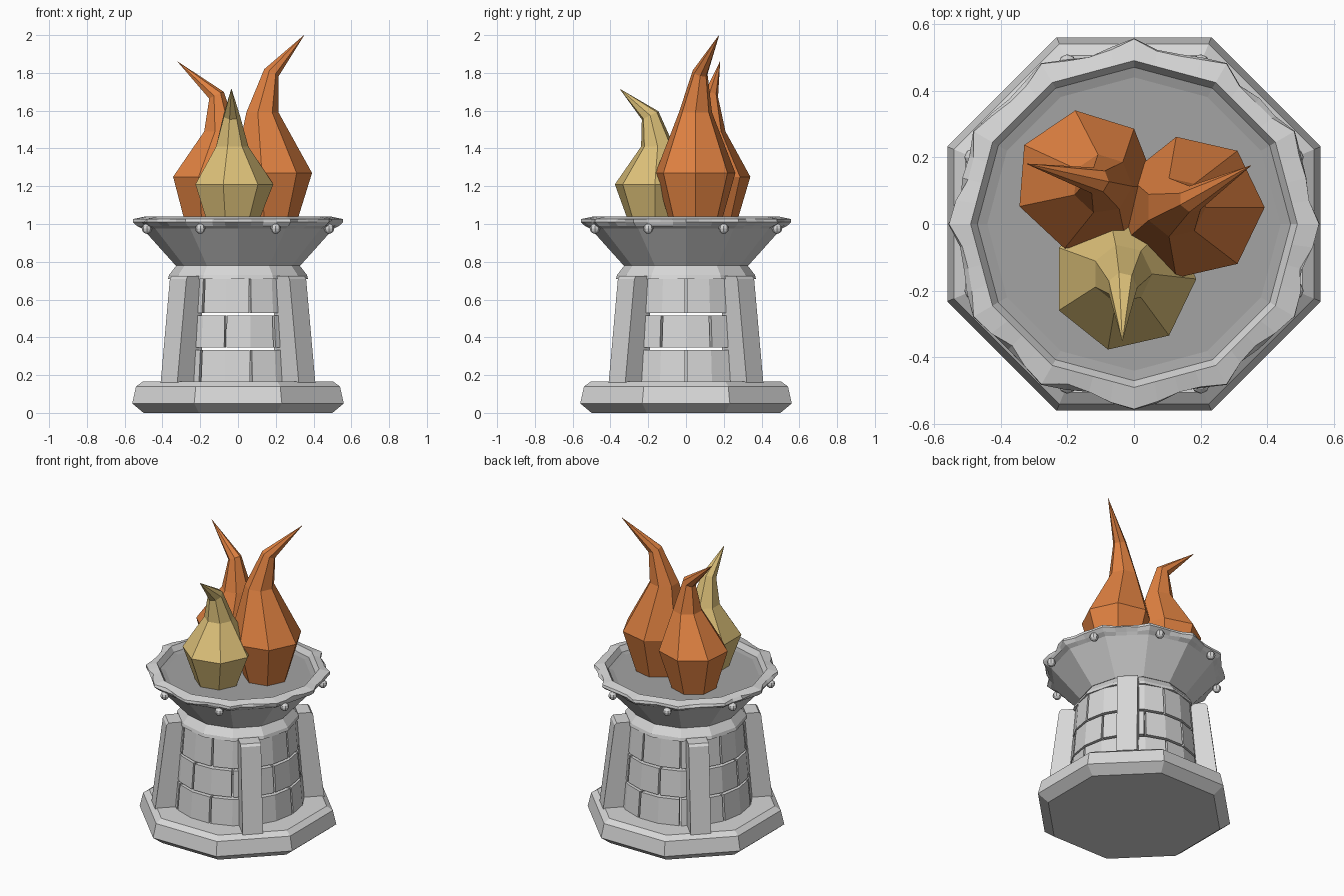
import bpy, bmesh, math, random
from mathutils import Vector, Matrix

if "Cube" in bpy.data.objects:
    bpy.data.objects.remove(bpy.data.objects["Cube"])

random.seed(4)


def material(name, rgb):
    m = bpy.data.materials.new(name)
    m.diffuse_color = (*rgb, 1)
    m.use_nodes = True
    m.node_tree.nodes["Principled BSDF"].inputs["Base Color"].default_value = m.diffuse_color
    return m


STONE = material("light_stone", (0.68, 0.68, 0.68))
ASH = material("ash_grey", (0.37, 0.37, 0.37))
ORANGE = material("flame_orange", (0.74, 0.22, 0.053))
YELLOW = material("flame_yellow", (0.72, 0.53, 0.19))


def finish(bm, name, *mats):
    bmesh.ops.recalc_face_normals(bm, faces=bm.faces)
    me = bpy.data.meshes.new(name)
    bm.to_mesh(me)
    bm.free()
    for m in mats:
        me.materials.append(m)
    ob = bpy.data.objects.new(name, me)
    bpy.context.collection.objects.link(ob)
    return ob


def skin(bm, rings):
    """Bridge equal-length rings of points and cap both ends."""
    vs = [[bm.verts.new(p) for p in r] for r in rings]
    n = len(vs[0])
    for a, b in zip(vs, vs[1:]):
        for i in range(n):
            j = (i + 1) % n
            bm.faces.new((a[i], a[j], b[j], b[i]))
    bm.faces.new(vs[0])
    bm.faces.new(vs[-1])


def ring(r, z, n, phase=0.0, cx=0.0, cy=0.0):
    return [(cx + r * math.cos(phase + math.tau * i / n),
             cy + r * math.sin(phase + math.tau * i / n), z) for i in range(n)]


# Octagonal base slab, flats facing the axes
bm = bmesh.new()
k = 1 / math.cos(math.pi / 8)
skin(bm, [ring(r * k, z, 8, math.pi / 8)
          for r, z in [(0.50, 0), (0.56, 0.05), (0.54, 0.14), (0.505, 0.165)]])
finish(bm, "base", STONE)


# Hollow brick drum: three staggered courses of nine bricks, open joints
def drum_radius(z):
    return 0.402 - 0.045 * (z - 0.165) / 0.545


bm = bmesh.new()
for row, (z0, z1) in enumerate([(0.16, 0.332), (0.347, 0.515), (0.53, 0.71)]):
    for b in range(9):
        start = math.radians(40 * b + 20 * (row % 2))
        gap = math.radians(0.9)
        angles = [start + gap, start + math.radians(20), start + math.radians(40) - gap]
        sections = []
        for a in angles:
            c, s = math.cos(a), math.sin(a)
            pts = [(drum_radius(z0), z0), (drum_radius(z1), z1),
                   (drum_radius(z1) - 0.05, z1), (drum_radius(z0) - 0.05, z0)]
            sections.append([(r * c, r * s, z) for r, z in pts])
        skin(bm, sections)
finish(bm, "brick_drum", STONE)

# Four leaning buttress pillars on the diagonals
for i in range(4):
    bm = bmesh.new()
    w = 0.062
    skin(bm, [[(0.33, -w, z), (r, -w, z), (r, w, z), (0.33, w, z)]
              for r, z in [(0.517, 0.16), (0.448, 0.71), (0.435, 0.725)]])
    bm.transform(Matrix.Rotation(math.radians(45 + 90 * i), 4, 'Z'))
    finish(bm, f"pillar_{i + 1}", STONE)

# Collar between drum and bowl
bm = bmesh.new()
skin(bm, [ring(r, z, 12) for r, z in [(0.37, 0.71), (0.365, 0.73), (0.325, 0.782)]])
finish(bm, "collar", STONE)

# Twelve-sided bowl; only the outer rim edge is chipped
SEG = 48


def facet_ring(r, z, chip):
    pts = []
    for i in range(SEG):
        a = math.tau * i / SEG
        local = (a % (math.pi / 6)) - math.pi / 12
        rr = r * math.cos(math.pi / 12) / math.cos(local)
        if i % 4:
            rr -= random.uniform(0, chip)
        pts.append((rr * math.cos(a), rr * math.sin(a), z))
    return pts


bm = bmesh.new()
skin(bm, [facet_ring(*p) for p in [
    (0.33, 0.78, 0), (0.505, 0.975, 0), (0.535, 0.99, 0.015), (0.557, 1.01, 0.02),
    (0.555, 1.026, 0.022), (0.49, 1.04, 0), (0.47, 1.005, 0),
    (0.44, 0.998, 0)]])
for f in bm.faces:
    c = f.calc_center_median()
    if c.z > 0.99 and c.xy.length < 0.462:
        f.material_index = 1
bmesh.ops.dissolve_limit(bm, angle_limit=0.002, verts=bm.verts, edges=bm.edges,
                         delimit={'MATERIAL'})
finish(bm, "bowl", STONE, ASH)

# Eight round studs under the rim
bm = bmesh.new()
for i in range(8):
    a = math.radians(22.5 + 45 * i)
    bmesh.ops.create_uvsphere(bm, u_segments=8, v_segments=6, radius=0.027,
                              matrix=Matrix.Translation((0.522 * math.cos(a),
                                                         0.522 * math.sin(a), 0.975)))
finish(bm, "rim_studs", STONE)


# Seven-sided flames, each a stack of rings ending in a bent tip
def flame(name, mat, phase, rings, tip):
    bm = bmesh.new()
    ph = math.radians(phase)
    stack = [ring(r, z, 7, ph, x, y) for x, y, z, r in rings]
    # tilt the neck ring toward the tip
    x, y, z, r = rings[-1]
    d = Vector((tip[0] - x, tip[1] - y, 0))
    stack[-1] = [(p[0], p[1], p[2] - 0.5 * d.normalized().dot(
        Vector((p[0] - x, p[1] - y, 0)))) for p in stack[-1]]
    stack.append(ring(0.001, tip[2], 7, ph, tip[0], tip[1]))
    skin(bm, stack)
    finish(bm, name, mat)


flame("right_flame", ORANGE, 0,
      [(0.17, 0.05, 0.99, 0.135), (0.175, 0.05, 1.27, 0.217),
       (0.125, 0.05, 1.59, 0.09), (0.175, 0.075, 1.80, 0.04)], (0.35, 0.175, 2.0))
flame("left_flame", ORANGE, 47,
      [(-0.15, 0.13, 0.99, 0.135), (-0.145, 0.13, 1.25, 0.213),
       (-0.095, 0.12, 1.49, 0.09), (-0.115, 0.13, 1.68, 0.04)], (-0.32, 0.18, 1.86))
flame("front_flame", YELLOW, 0,
      [(-0.035, -0.165, 0.99, 0.135), (-0.03, -0.165, 1.21, 0.217),
       (-0.035, -0.15, 1.41, 0.09), (-0.035, -0.19, 1.575, 0.045)], (-0.035, -0.35, 1.715))
